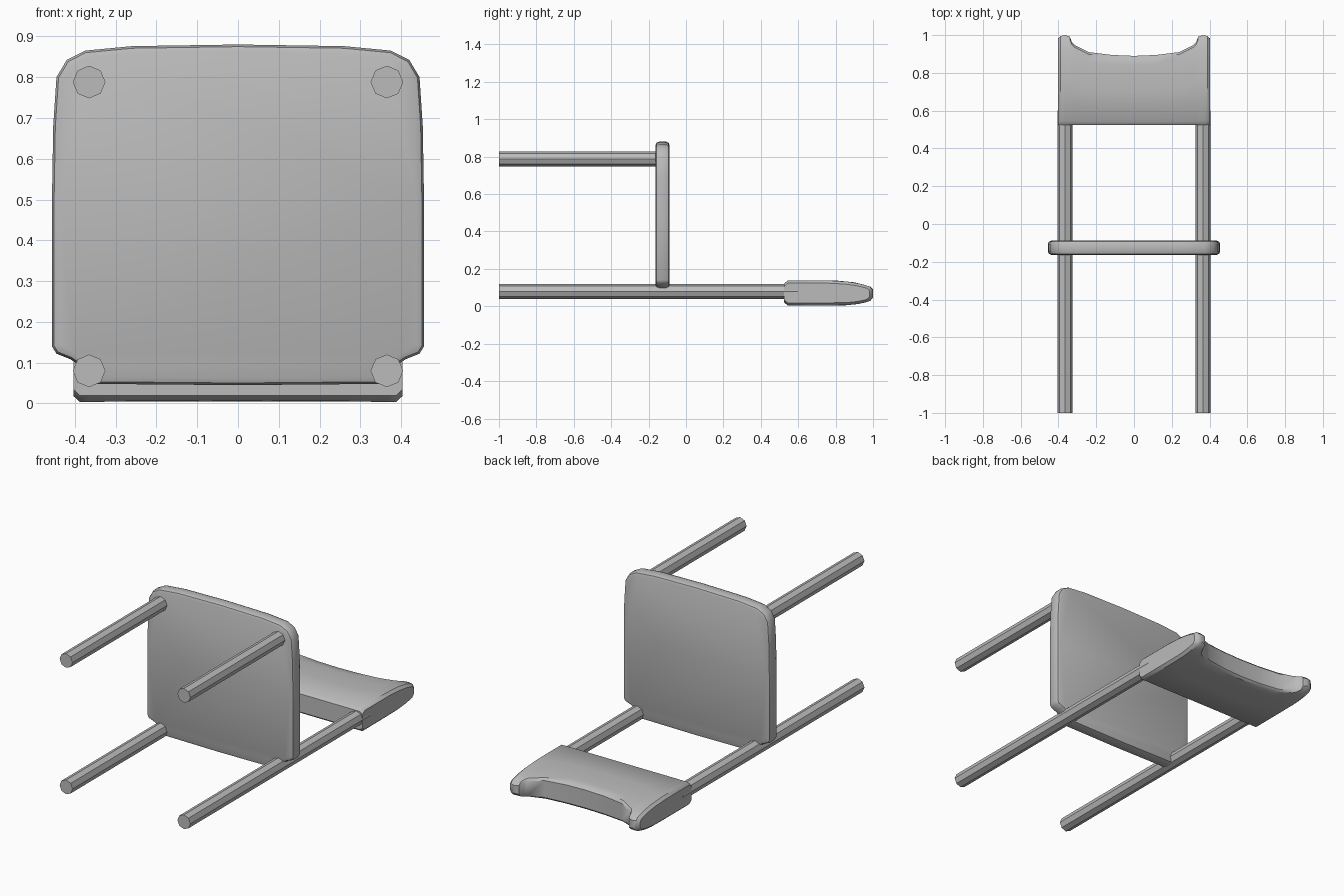
import bpy, bmesh, math
from mathutils import Matrix

if "Cube" in bpy.data.objects:
    bpy.data.objects.remove(bpy.data.objects["Cube"])

grey = bpy.data.materials.new("plain grey")
grey.diffuse_color = (0.5, 0.5, 0.5, 1)
grey.use_nodes = True
grey.node_tree.nodes["Principled BSDF"].inputs["Base Color"].default_value = grey.diffuse_color


def finish(name, bm, angle=40):
    """Turn a bmesh into a smooth object that keeps its sharp edges."""
    bmesh.ops.recalc_face_normals(bm, faces=bm.faces)
    for f in bm.faces:
        f.smooth = True
    mesh = bpy.data.meshes.new(name)
    bm.to_mesh(mesh)
    bm.free()
    mesh.set_sharp_from_angle(angle=math.radians(angle))
    mesh.materials.append(grey)
    ob = bpy.data.objects.new(name, mesh)
    bpy.context.collection.objects.link(ob)
    return ob


def leg(name, x, z, y0, y1):
    """Octagonal rod along y."""
    bm = bmesh.new()
    m = Matrix.Translation((x, (y0 + y1) / 2, z)) @ Matrix.Rotation(math.pi / 2, 4, 'X')
    bmesh.ops.create_cone(bm, cap_ends=True, segments=8, radius1=0.04,
                          radius2=0.04, depth=y1 - y0, matrix=m)
    finish(name, bm)


def interp(points, v):
    """Linear interpolation through (input, output) points."""
    for (a, p), (b, q) in zip(points, points[1:]):
        if v <= b:
            return p + (q - p) * max(0, (v - a)) / (b - a)
    return points[-1][1]


# Legs: short front pair, long rear pair that carry the backrest
for side, s in (("left", -1), ("right", 1)):
    leg("front_leg_" + side, s * 0.365, 0.788, -1, -0.14)
    leg("rear_leg_" + side, s * 0.365, 0.08, -1, 0.6)

# Seat: mirrored outline, notched around the rear legs, with a rounded rim
half = [(0.345, 0.048), (0.37, 0.08), (0.41, 0.108), (0.445, 0.122),
        (0.456, 0.14), (0.456, 0.5), (0.453, 0.68), (0.445, 0.8),
        (0.42, 0.842), (0.375, 0.865), (0.26, 0.876)]
outline = [(0, 0.045)] + half + [(0, 0.88)] + [(-x, z) for x, z in reversed(half)]
bm = bmesh.new()
face = bm.faces.new([bm.verts.new((x, -0.163, z)) for x, z in outline])
ext = bmesh.ops.extrude_face_region(bm, geom=[face])
bmesh.ops.translate(bm, vec=(0, 0.075, 0),
                    verts=[v for v in ext["geom"] if isinstance(v, bmesh.types.BMVert)])
rim = [e for e in bm.edges if abs(e.verts[0].co.y - e.verts[1].co.y) < 1e-5]
bmesh.ops.bevel(bm, geom=rim, offset=0.018, segments=2, profile=0.5,
                affect='EDGES', clamp_overlap=True)
finish("seat", bm)

# Backrest: tapered section lofted across x, with a scooped top edge
upper = [(0.525, 0.122), (0.545, 0.138), (0.8, 0.138), (0.9, 0.128), (0.96, 0.113), (1.0, 0.1)]
lower = [(0.525, 0.02), (0.545, 0.004), (0.85, 0.005), (0.92, 0.012), (0.97, 0.023), (1.0, 0.036)]
right = [(0.12, 0.895, 0), (0.24, 0.91, 0), (0.315, 0.948, 0), (0.33, 0.965, 0),
         (0.34, 0.992, 0), (0.365, 1.0, 0), (0.388, 0.995, 0), (0.403, 0.982, 0.014)]
stations = [(-x, y, i) for x, y, i in reversed(right)] + [(0, 0.89, 0)] + right
steps = [0, 0.045, 0.5, 0.72, 0.86, 0.97, 1]
bm = bmesh.new()
rings = []
for x, top, inset in stations:
    front, back = [], []
    for t in steps:
        y = 0.525 + t * (top - 0.525)
        chamfer = inset + (0.01 if t == 1 else 0)
        front.append((x, y, interp(upper, y) - chamfer))
        back.append((x, y, interp(lower, y) + chamfer))
    rings.append([bm.verts.new(p) for p in front + back[::-1]])
for a, b in zip(rings, rings[1:]):
    for i in range(len(a)):
        j = (i + 1) % len(a)
        bm.faces.new((a[i], a[j], b[j], b[i]))
bm.faces.new(rings[0])
bm.faces.new(rings[-1])
finish("backrest", bm)
